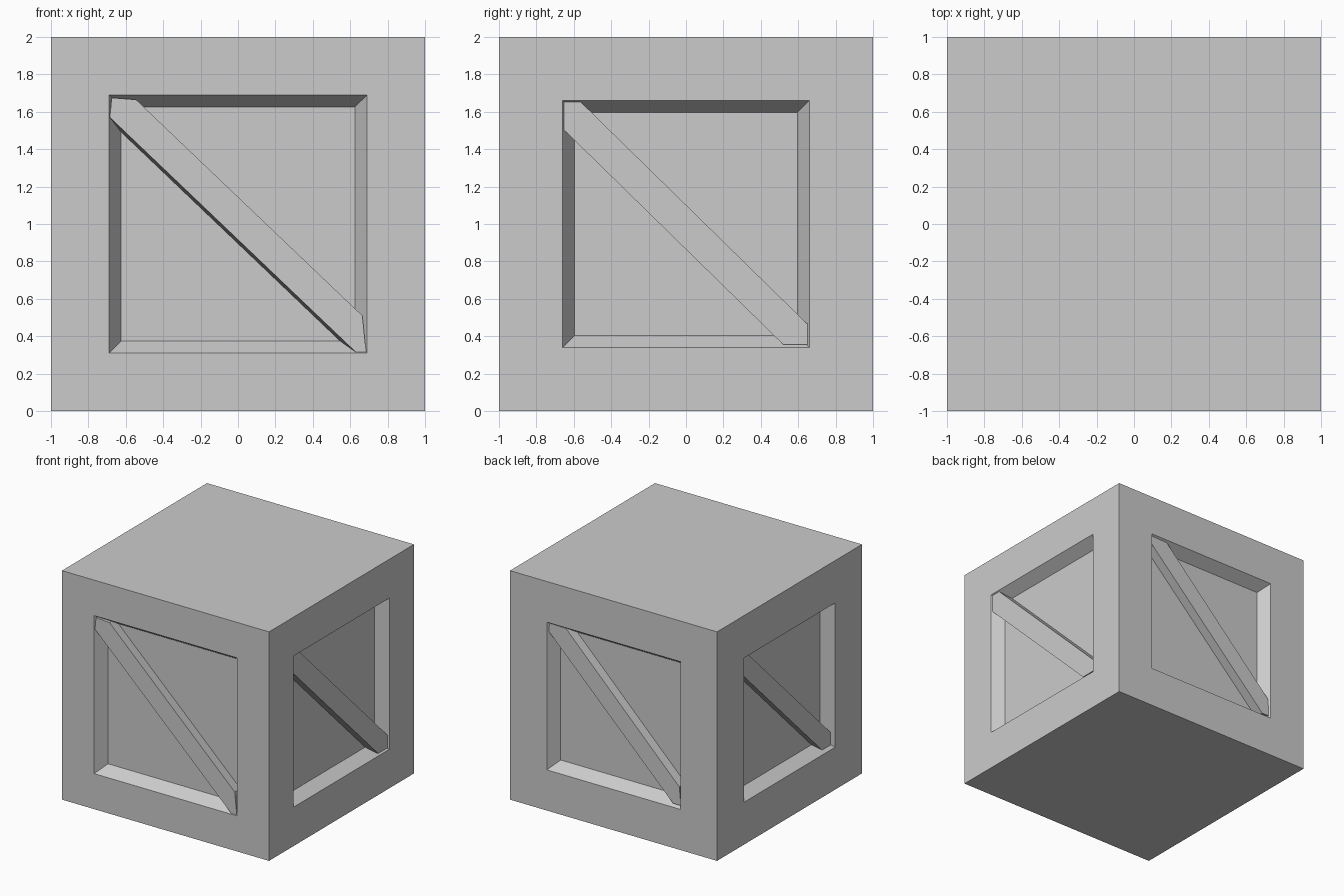
import bpy, bmesh, math
from mathutils import Matrix, Vector

if "Cube" in bpy.data.objects:
    bpy.data.objects.remove(bpy.data.objects["Cube"])

DEPTH = 0.1     # panel recess depth
BEVEL = 0.065   # slope of the recess walls

# side: (turn about z, half opening, brace setback, brace base shift, brace outline)
FRONT = [(-.675, .675), (-.545, .665), (.665, -.49), (.685, -.685), (.63, -.685), (-.685, .57)]
BACK = [(-.63, .635), (-.47, .63), (.625, -.46), (.64, -.62), (.565, -.62), (-.635, .56)]
RIGHT = [(-.655, .655), (-.565, .655), (.65, -.535), (.65, -.645), (.52, -.645), (-.655, .505)]
LEFT = [(u * .95, v * .95) for u, v in RIGHT]
SIDES = {
    "front": (0, .69, .005, .012, FRONT),
    "right": (90, .66, .01, 0, RIGHT),
    "back": (180, .645, .015, 0, BACK),
    "left": (270, .63, .03, 0, LEFT),
}


def make_object(name, bm):
    bmesh.ops.recalc_face_normals(bm, faces=bm.faces)
    mesh = bpy.data.meshes.new(name)
    bm.to_mesh(mesh)
    bm.free()
    obj = bpy.data.objects.new(name, mesh)
    bpy.context.collection.objects.link(obj)
    return obj


# Crate body: a cube with a sloped recess in each upright side
bm = bmesh.new()
bmesh.ops.create_cube(bm, size=2, matrix=Matrix.Translation((0, 0, 1)))
for turn, half, *_ in SIDES.values():
    normal = Matrix.Rotation(math.radians(turn), 3, 'Z') @ Vector((0, -1, 0))
    bm.normal_update()
    face = max(bm.faces, key=lambda f: (f.calc_center_median() - Vector((0, 0, 1))).dot(normal))
    for thickness in (1 - half, BEVEL):
        bmesh.ops.inset_individual(bm, faces=[face], thickness=thickness, use_even_offset=True)
    bmesh.ops.translate(bm, verts=face.verts, vec=-normal * DEPTH)
make_object("crate_body", bm)

# Diagonal braces: prisms standing on each recessed panel
for side, (turn, half, setback, shift, outline) in SIDES.items():
    bm = bmesh.new()
    outer = [bm.verts.new((u, -1 + setback, v + 1)) for u, v in outline]
    base = [bm.verts.new((u - shift, -1 + DEPTH + .01, v + 1 - shift)) for u, v in outline]
    bm.faces.new(outer)
    bm.faces.new(base[::-1])
    for i in range(len(outline)):
        j = (i + 1) % len(outline)
        bm.faces.new((outer[i], base[i], base[j], outer[j]))
    bm.transform(Matrix.Rotation(math.radians(turn), 4, 'Z'))
    make_object(side + "_brace", bm)
